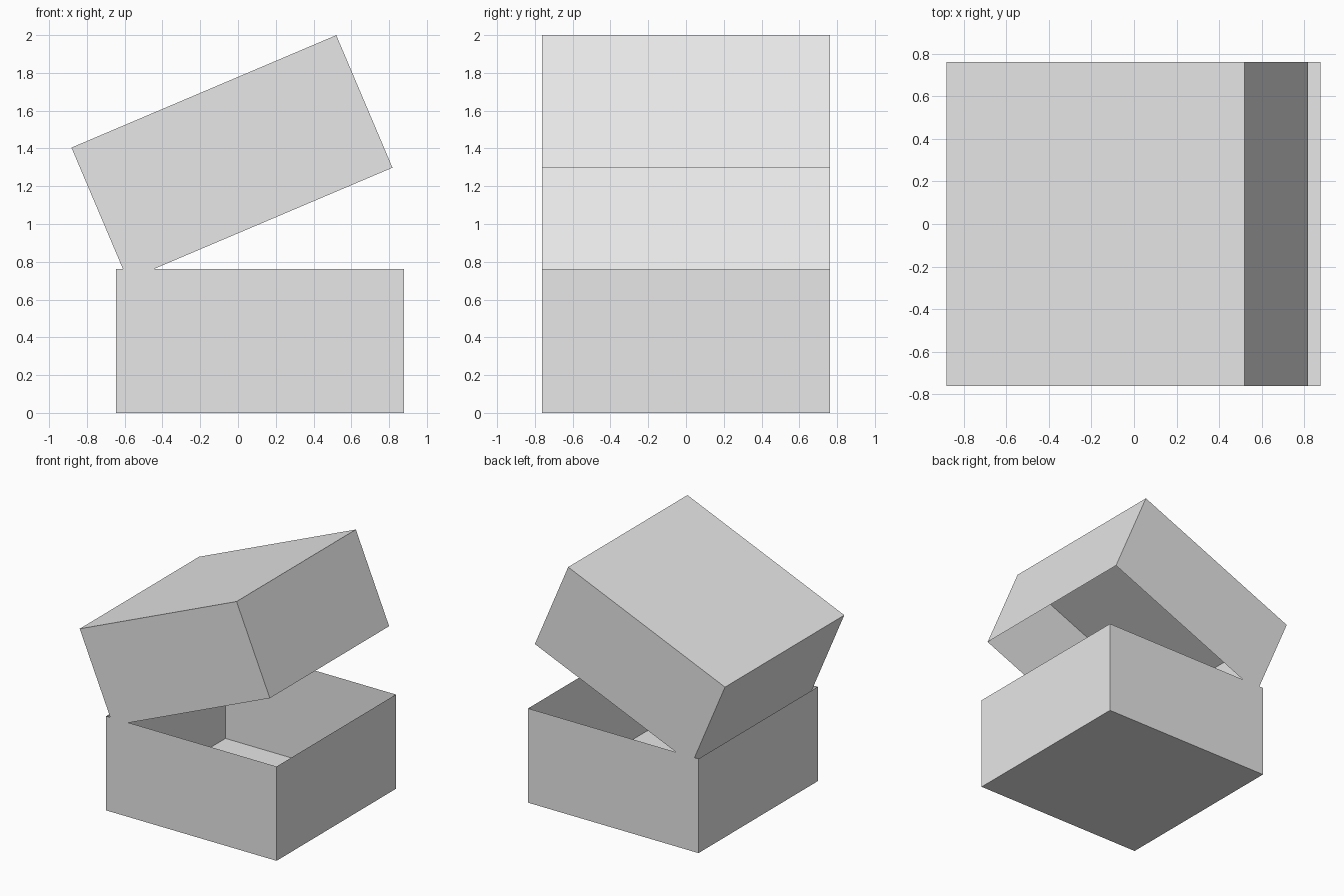
import bpy
import bmesh
from math import radians
from mathutils import Matrix, Vector

old = bpy.data.objects.get("Cube")
if old:
    bpy.data.objects.remove(old, do_unlink=True)

WIDTH, HEIGHT = 1.523, 0.762

# One plain grey for everything
grey = bpy.data.materials.new("light grey")
grey.use_nodes = True
colour = (0.8, 0.8, 0.8, 1)
grey.diffuse_color = colour
grey.node_tree.nodes["Principled BSDF"].inputs["Base Color"].default_value = colour


def open_box(name, open_side, corner, tilt):
    """Thin-walled box without its top (+1) or bottom (-1) face.
    Its lower left edge sits at corner (x, z), tilted up about that edge."""
    bm = bmesh.new()
    bmesh.ops.create_cube(bm, size=1)
    bm.normal_update()
    missing = [f for f in bm.faces if f.normal.z * open_side > 0.9]
    bmesh.ops.delete(bm, geom=missing, context='FACES')
    size = Matrix.Diagonal((WIDTH, WIDTH, HEIGHT, 1))
    to_edge = Matrix.Translation((WIDTH / 2, 0, HEIGHT / 2))
    bm.transform(to_edge @ size)
    mesh = bpy.data.meshes.new(name)
    bm.to_mesh(mesh)
    bm.free()
    mesh.materials.append(grey)
    obj = bpy.data.objects.new(name, mesh)
    obj.location = Vector((corner[0], 0, corner[1]))
    obj.rotation_euler.y = -radians(tilt)
    bpy.context.collection.objects.link(obj)
    return obj


# Open-topped base, and the lid tipped up on its left edge
open_box("box_base", 1, (-0.645, 0), 0)
open_box("box_lid", -1, (-0.584, 0.703), 23)
